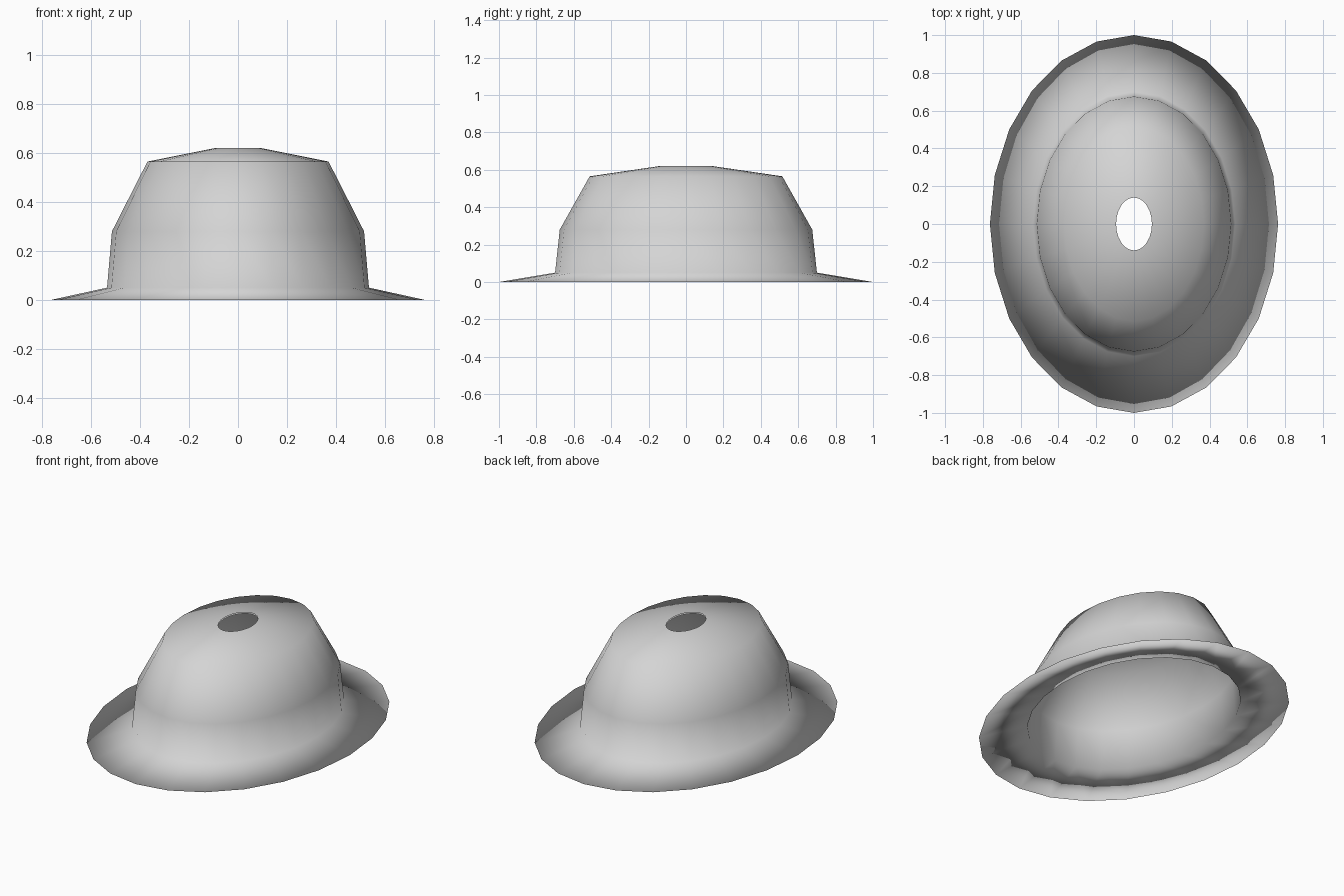
import bpy, bmesh, math

if "Cube" in bpy.data.objects:
    bpy.data.objects.remove(bpy.data.objects["Cube"])

SIDES = 24

# Cross-section of the hat: (x radius, y radius, height)
outer = [(0.095, 0.14, 0.62), (0.37, 0.515, 0.565), (0.515, 0.675, 0.28),
         (0.535, 0.70, 0.05), (0.763, 1.0, 0.0)]
# Lining sits just inside, sharing the brim edge
lining = [(0.525, 0.688, 0.042), (0.505, 0.663, 0.275),
          (0.362, 0.505, 0.555), (0.095, 0.14, 0.612)]

felt = bpy.data.materials.new("light_grey_felt")
felt.diffuse_color = (0.66, 0.66, 0.66, 1)
felt.use_nodes = True
felt.node_tree.nodes["Principled BSDF"].inputs["Base Color"].default_value = felt.diffuse_color


def ring(bm, rx, ry, z):
    """One elliptical loop of vertices."""
    return [bm.verts.new((rx * math.cos(2 * math.pi * i / SIDES),
                          ry * math.sin(2 * math.pi * i / SIDES), z))
            for i in range(SIDES)]


def loft(name, profile):
    """Skin consecutive elliptical rings with smooth quads."""
    bm = bmesh.new()
    rings = [ring(bm, *p) for p in profile]
    for a, b in zip(rings, rings[1:]):
        for i in range(SIDES):
            j = (i + 1) % SIDES
            bm.faces.new((a[i], b[i], b[j], a[j])).smooth = True
    mesh = bpy.data.meshes.new(name)
    bm.to_mesh(mesh)
    bm.free()
    mesh.materials.append(felt)
    obj = bpy.data.objects.new(name, mesh)
    bpy.context.collection.objects.link(obj)
    return obj


# Crown, brim and lining as one thin shell, open at the top vent
loft("hat_shell", outer + lining)
